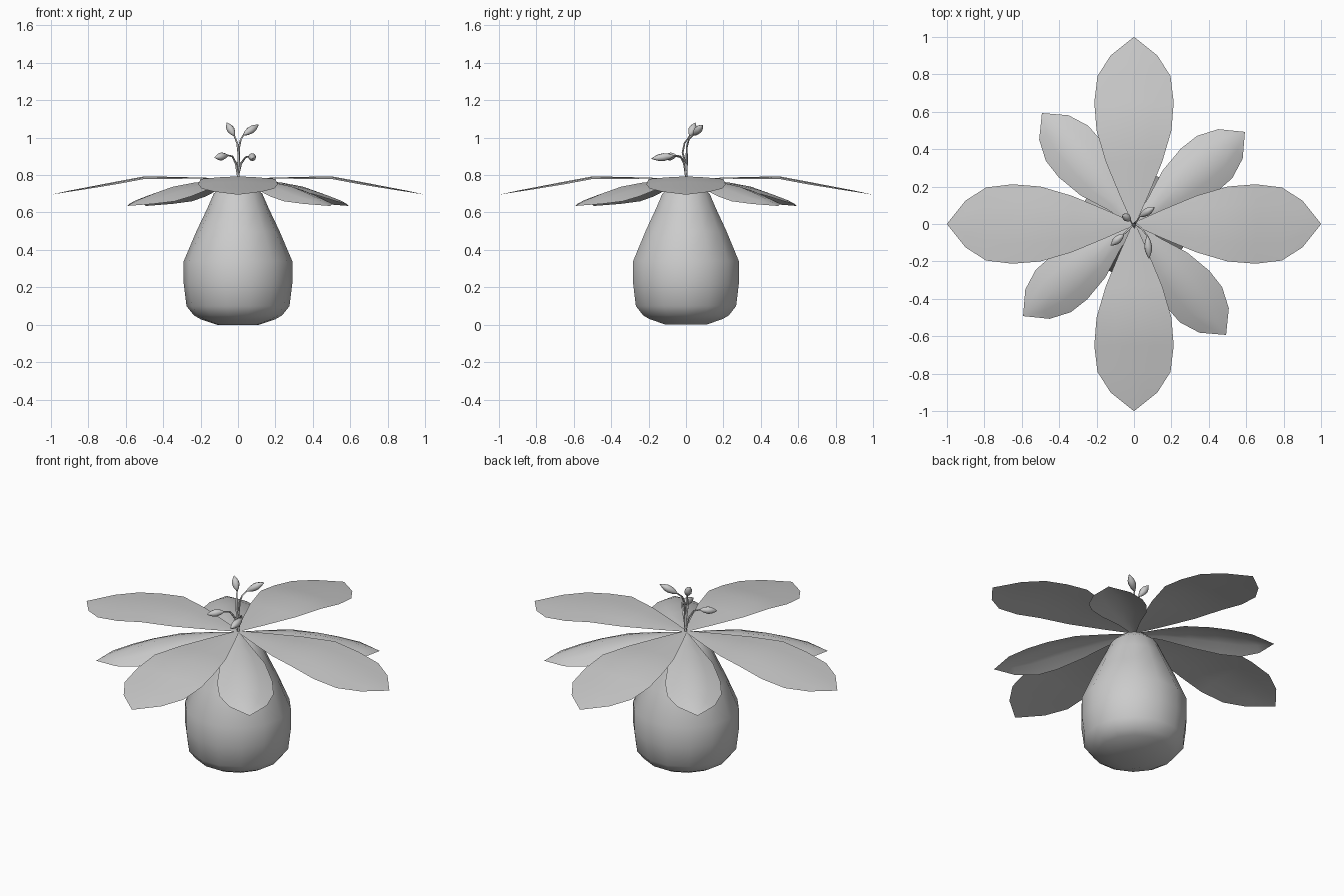
import bpy, bmesh, math
from mathutils import Vector

if "Cube" in bpy.data.objects:
    bpy.data.objects.remove(bpy.data.objects["Cube"])


def finish(name, bm, angle=40):
    bmesh.ops.recalc_face_normals(bm, faces=bm.faces)
    me = bpy.data.meshes.new(name)
    bm.to_mesh(me)
    bm.free()
    ob = bpy.data.objects.new(name, me)
    bpy.context.collection.objects.link(ob)
    bpy.ops.object.select_all(action='DESELECT')
    bpy.context.view_layer.objects.active = ob
    ob.select_set(True)
    bpy.ops.object.shade_smooth_by_angle(angle=math.radians(angle))
    return ob


def lathe(name, profile, sides):
    bm = bmesh.new()
    rings = [[bm.verts.new((r * math.cos(2 * math.pi * i / sides),
                            r * math.sin(2 * math.pi * i / sides), z))
              for i in range(sides)] for r, z in profile]
    for a, b in zip(rings, rings[1:]):
        for i in range(sides):
            j = (i + 1) % sides
            bm.faces.new((a[i], a[j], b[j], b[i]))
    bm.faces.new(rings[0][::-1])
    bm.faces.new(rings[-1])
    return finish(name, bm)


def broad_leaf(name, stations, angle):
    # stations: distance along, half width, midrib height, edge droop
    bm = bmesh.new()
    c, s = math.cos(angle), math.sin(angle)
    rows = []
    for d, w, z, drop in stations:
        rows.append([bm.verts.new((d * c - t * w * s, d * s + t * w * c, z - drop * abs(t) ** 1.5))
                     for t in (-1, -0.5, 0, 0.5, 1)])
    for a, b in zip(rows, rows[1:]):
        for i in range(4):
            bm.faces.new((a[i], b[i], b[i + 1], a[i + 1]))
    bmesh.ops.remove_doubles(bm, verts=bm.verts, dist=0.0005)
    ob = finish(name, bm)
    if ob.data.polygons[0].normal.z < 0:
        ob.data.flip_normals()
    return ob


def tube(name, points, radii, sides=8):
    # swept round section with a varying radius
    bm = bmesh.new()
    pts = [Vector(p) for p in points]
    rings = []
    for k, p in enumerate(pts):
        d = (pts[min(k + 1, len(pts) - 1)] - pts[max(k - 1, 0)]).normalized()
        u = d.cross(Vector((0.8, -0.6, 0.05))).normalized()
        v = d.cross(u)
        rings.append([bm.verts.new(p + radii[k] * (u * math.cos(2 * math.pi * i / sides)
                                                   + v * math.sin(2 * math.pi * i / sides)))
                      for i in range(sides)])
    for a, b in zip(rings, rings[1:]):
        for i in range(sides):
            j = (i + 1) % sides
            bm.faces.new((a[i], a[j], b[j], b[i]))
    bm.faces.new(rings[0])
    bm.faces.new(rings[-1])
    return finish(name, bm, 60)


def bud_leaf(name, start, end):
    a, b = Vector(start), Vector(end)
    ts = (0, 0.2, 0.45, 0.65, 0.85, 1)
    tube(name, [a.lerp(b, t) for t in ts], (0.004, 0.015, 0.021, 0.019, 0.01, 0.001))


# Bulbous body
lathe("bulb_body", [(0.11, 0), (0.20, 0.03), (0.235, 0.05), (0.275, 0.10), (0.29, 0.22), (0.29, 0.34),
                    (0.222, 0.50), (0.165, 0.62), (0.13, 0.70), (0.08, 0.745), (0.02, 0.765)], 14)

# Four large and four small leaves
large = [(0, 0.008, 0.782, 0), (0.15, 0.075, 0.785, 0.004), (0.33, 0.15, 0.79, 0.010),
         (0.5, 0.2, 0.793, 0.014), (0.65, 0.212, 0.765, 0.014), (0.79, 0.195, 0.738, 0.010),
         (0.9, 0.125, 0.717, 0.006), (1.0, 0, 0.695, 0)]
small = [(0, 0.008, 0.775, 0), (0.15, 0.06, 0.77, 0.015), (0.3, 0.122, 0.76, 0.035),
         (0.45, 0.15, 0.738, 0.052), (0.56, 0.147, 0.708, 0.048), (0.67, 0.102, 0.674, 0.028),
         (0.77, 0, 0.635, 0)]
for i in range(4):
    broad_leaf(f"large_leaf_{i + 1}", large, i * math.pi / 2)
    broad_leaf(f"small_leaf_{i + 1}", small, math.radians(39.7) + i * math.pi / 2)

# Sprout stems
stems = [
    [(0, 0, 0.72), (0.002, 0, 0.85), (0.002, -0.018, 0.92), (-0.004, -0.008, 0.97), (-0.02, 0.02, 1.01)],
    [(0, 0, 0.72), (0.004, 0.004, 0.87), (0.006, 0.004, 0.95), (0.015, 0.015, 0.99), (0.03, 0.04, 1.015)],
    [(0, 0, 0.80), (0.015, -0.003, 0.86), (0.04, -0.025, 0.895), (0.072, -0.065, 0.903)],
    [(0, 0, 0.80), (-0.01, -0.01, 0.86), (-0.03, -0.03, 0.9), (-0.055, -0.055, 0.905)],
]
for i, pts in enumerate(stems):
    n = len(pts)
    tube(f"sprout_stem_{i + 1}", pts, [0.007 - 0.003 * k / (n - 1) for k in range(n)], 6)

# Sprout leaves
tips = [(-0.06, 0.05, 1.08), (0.11, 0.09, 1.068), (0.08, -0.185, 0.888), (-0.125, -0.115, 0.893)]
for i, tip in enumerate(tips):
    bud_leaf(f"sprout_leaf_{i + 1}", stems[i][-1], tip)
